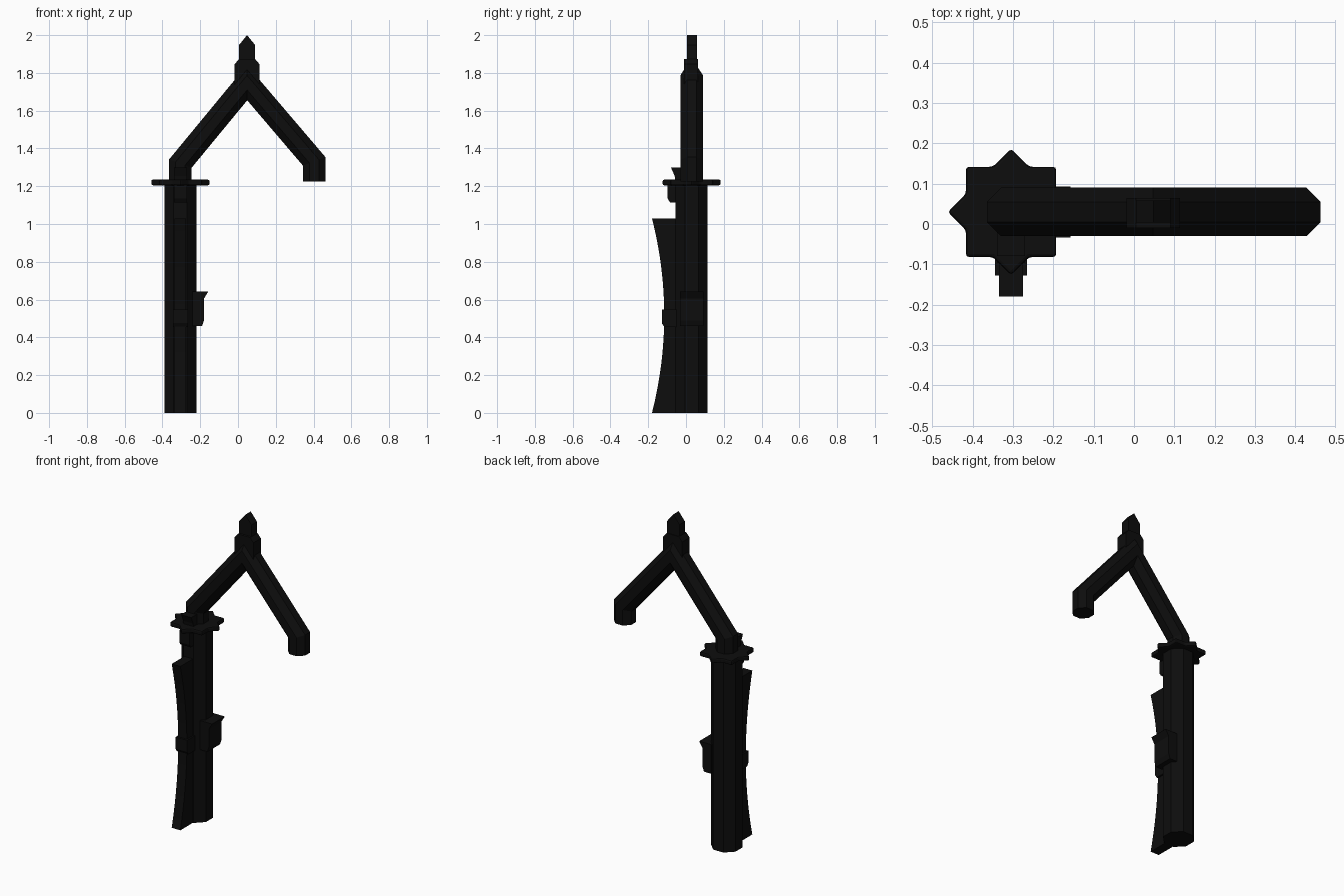
import bpy, bmesh, math
from mathutils import Vector

cube = bpy.data.objects.get("Cube")
if cube:
    bpy.data.objects.remove(cube)

black = bpy.data.materials.new("soft black")
black.use_nodes = True
colour = (0.004, 0.004, 0.004, 1)
black.diffuse_color = colour
black.node_tree.nodes["Principled BSDF"].inputs["Base Color"].default_value = colour

CX, CY = -0.305, 0.03      # post axis


def finish(name, bm):
    bmesh.ops.recalc_face_normals(bm, faces=bm.faces)
    mesh = bpy.data.meshes.new(name)
    bm.to_mesh(mesh)
    bm.free()
    mesh.materials.append(black)
    ob = bpy.data.objects.new(name, mesh)
    bpy.context.collection.objects.link(ob)
    return ob


def prism(name, points, axis, lo, hi):
    """Extrude a 2D outline along one axis, from lo to hi."""
    def place(p, d):
        c = list(p)
        c.insert(axis, d)
        return c
    bm = bmesh.new()
    face = bm.faces.new([bm.verts.new(place(p, lo)) for p in points])
    out = bmesh.ops.extrude_face_region(bm, geom=[face])
    shift = Vector(place((0, 0), hi - lo))
    bmesh.ops.translate(bm, vec=shift,
                        verts=[v for v in out["geom"] if isinstance(v, bmesh.types.BMVert)])
    return finish(name, bm)


def octagon(r, cx=0, cy=0):
    R = r / math.cos(math.pi / 8)
    angles = [math.pi / 8 + i * math.pi / 4 for i in range(8)]
    return [(cx + R * math.cos(a), cy + R * math.sin(a)) for a in angles]


def sweep(name, path, r):
    """Mitred octagonal beam along a path in the xz plane."""
    path = [Vector((x, CY, z)) for x, z in path]
    side = Vector((0, 1, 0))
    bm = bmesh.new()
    rings = []
    for i, p in enumerate(path):
        a = (p - path[max(i - 1, 0)]).normalized()
        b = (path[min(i + 1, len(path) - 1)] - p).normalized()
        mid = (a + b).normalized()
        normal = side.cross(mid)
        stretch = 1 / mid.dot(a if i else b)
        rings.append([bm.verts.new(p + normal * u * stretch + side * v)
                      for u, v in octagon(r)])
    for r0, r1 in zip(rings, rings[1:]):
        for k in range(8):
            bm.faces.new((r0[k], r0[k - 1], r1[k - 1], r1[k]))
    bm.faces.new(rings[0])
    bm.faces.new(rings[-1])
    return finish(name, bm)


# Post and its concave front fin
prism("post", octagon(0.085, CX, CY), 2, 0, 1.21)
fin = [(CY, 0)]
for i in range(17):
    t = i / 8 - 1
    fin.append((-0.115 - 0.065 * t * t, 0.515 * (1 + t)))
fin.append((CY, 1.03))
prism("front_fin", fin, 0, CX - 0.03, CX + 0.03)

# Star-shaped collar: a square crossed by a diamond
tip, half = 0.157, 0.112
star = []
for k in range(4):
    a = k * math.pi / 2
    c, s = math.cos(a), math.sin(a)
    for u, v in ((half, half - tip), (tip, 0), (half, tip - half), (half, half)):
        star.append((CX + u * c - v * s, CY + u * s + v * c))
collar = prism("collar", star, 2, 1.205, 1.235)
bevel = collar.modifiers.new("soft edge", "BEVEL")
bevel.width = 0.008
bevel.segments = 2

# Bent beam: neck, two sloping arms and the hanging end
sweep("beam", [(CX, 1.21), (CX, 1.32), (0.048, 1.748), (0.403, 1.332), (0.403, 1.225)], 0.06)

# Stepped head with a pointed tip
mx = 0.048
base = [(-0.066, 1.72), (-0.066, 1.846), (-0.043, 1.873)]
point = [(-0.043, 1.78), (-0.043, 1.947)]


def mirrored(outline, top=()):
    return ([(mx + x, z) for x, z in outline] + list(top)
            + [(mx - x, z) for x, z in reversed(outline)])


prism("head_base", mirrored(base), 1, -0.01, 0.064)
prism("head_tip", mirrored(point, [(mx, 2.0)]), 1, 0.004, 0.058)

# Side hook with a flared top
hook = [(-0.24, 0.46), (-0.19, 0.46), (-0.18, 0.49), (-0.18, 0.605),
        (-0.157, 0.643), (-0.24, 0.643)]
prism("side_hook", hook, 1, -0.033, 0.093)

# Front catches on the fin and under the collar
prism("fin_catch", [(0, 0.455), (-0.115, 0.455), (-0.128, 0.475), (-0.128, 0.548), (0, 0.548)],
      0, CX - 0.04, CX + 0.04)
prism("upper_catch", [(0, 1.115), (-0.085, 1.115), (-0.097, 1.135), (-0.097, 1.21), (0, 1.21)],
      0, CX - 0.035, CX + 0.035)
prism("upper_flare", [(0, 1.22), (-0.055, 1.22), (-0.06, 1.255), (-0.08, 1.30), (0, 1.30)],
      0, CX - 0.035, CX + 0.035)
